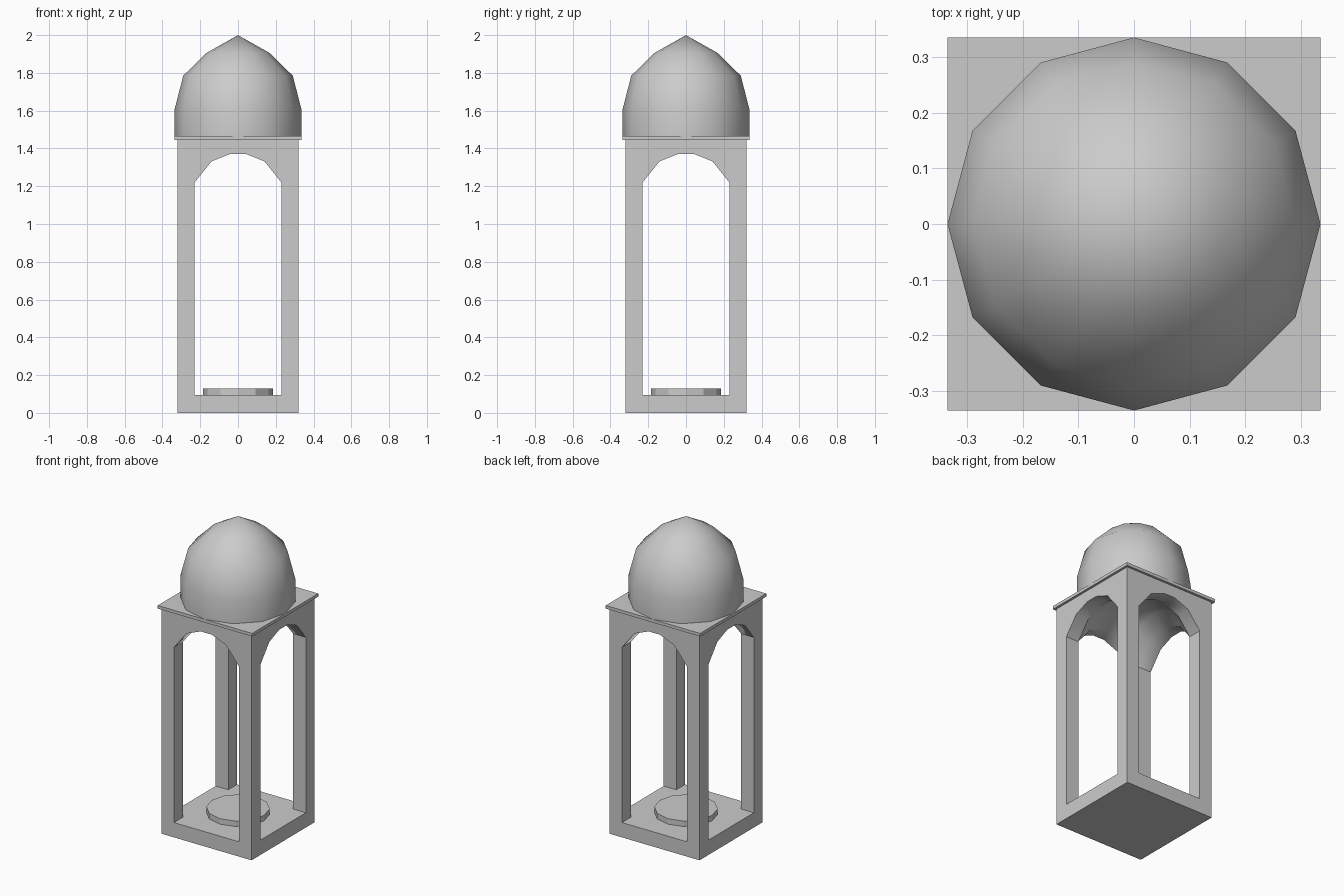
import bpy, bmesh, math

default = bpy.data.objects.get("Cube")
if default:
    bpy.data.objects.remove(default, do_unlink=True)

stone = bpy.data.materials.new("light_grey_stone")
stone.use_nodes = True
GREY = (0.6, 0.6, 0.6, 1)
stone.diffuse_color = GREY
stone.node_tree.nodes["Principled BSDF"].inputs["Base Color"].default_value = GREY


def make_object(name, bm):
    bmesh.ops.recalc_face_normals(bm, faces=bm.faces)
    mesh = bpy.data.meshes.new(name)
    bm.to_mesh(mesh)
    bm.free()
    mesh.materials.append(stone)
    obj = bpy.data.objects.new(name, mesh)
    bpy.context.collection.objects.link(obj)
    return obj


def box(name, half, z0, z1):
    bm = bmesh.new()
    bmesh.ops.create_cube(bm, size=1)
    for v in bm.verts:
        v.co = (v.co.x * 2 * half, v.co.y * 2 * half, z1 if v.co.z > 0 else z0)
    return make_object(name, bm)


def select_only(obj):
    bpy.ops.object.select_all(action='DESELECT')
    obj.select_set(True)
    bpy.context.view_layer.objects.active = obj


# Tower body: a solid block hollowed by a cross-shaped, domed cavity
body = box("tower_body", 0.32, 0, 1.445)
INNER, FLOOR = 0.23, 0.095
steps = [-0.4, -INNER, -0.14, -0.04, 0.04, 0.14, INNER, 0.4]


def vault_height(x, y):
    # Spherical vault whose wall sections form the arches
    x, y = min(abs(x), INNER), min(abs(y), INNER)
    return min(1.127 + math.sqrt(0.1144 - x * x - y * y), 1.435)


bm = bmesh.new()
grid = [[bm.verts.new((x, y, vault_height(x, y))) for y in steps] for x in steps]
last = len(steps) - 2
for i in range(last + 1):
    for j in range(last + 1):
        if i in (0, last) and j in (0, last):
            continue  # corner columns stay solid
        quad = (grid[i][j], grid[i + 1][j], grid[i + 1][j + 1], grid[i][j + 1])
        if 0 < i < last and 0 < j < last:
            bm.faces.new(quad[:3])
            bm.faces.new((quad[0], quad[2], quad[3]))
        else:
            bm.faces.new(quad)
for v in [v for v in bm.verts if not v.link_faces]:
    bm.verts.remove(v)
low = bmesh.ops.extrude_face_region(bm, geom=bm.faces[:], use_keep_orig=True)
for v in low["geom"]:
    if isinstance(v, bmesh.types.BMVert):
        v.co.z = FLOOR
cutter = make_object("cavity_cutter", bm)
cutter.hide_render = True

cut = body.modifiers.new("cavity", 'BOOLEAN')
cut.operation = 'DIFFERENCE'
cut.solver = 'EXACT'
cut.object = cutter
select_only(body)
bpy.ops.object.modifier_apply(modifier=cut.name)
bpy.data.objects.remove(cutter, do_unlink=True)
bpy.ops.object.shade_smooth_by_angle(angle=math.radians(35))

# Cornice slab
box("cornice_slab", 0.335, 1.445, 1.465)

# Twelve-sided dome, lathed from its profile
SIDES = 12
bm = bmesh.new()
rings = []
for r, z in [(0.335, 1.465), (0.335, 1.61), (0.335, 1.61), (0.29, 1.785), (0.168, 1.905)]:
    rings.append([bm.verts.new((r * math.cos(k * math.tau / SIDES),
                                r * math.sin(k * math.tau / SIDES), z))
                  for k in range(SIDES)])
del rings[2]
apex = bm.verts.new((0, 0, 2))
for k in range(SIDES):
    n = (k + 1) % SIDES
    for a, b in zip(rings, rings[1:]):
        bm.faces.new((a[k], a[n], b[n], b[k]))
    bm.faces.new((rings[-1][k], rings[-1][n], apex))
for v in [v for v in bm.verts if not v.link_faces]:
    bm.verts.remove(v)
dome = make_object("dome", bm)
select_only(dome)
bpy.ops.object.shade_smooth()

# Round plinth on the floor
bm = bmesh.new()
bmesh.ops.create_cone(bm, cap_ends=True, segments=SIDES, radius1=0.185,
                      radius2=0.185, depth=0.04)
bmesh.ops.translate(bm, verts=bm.verts, vec=(0, 0, 0.11))
make_object("floor_plinth", bm)
